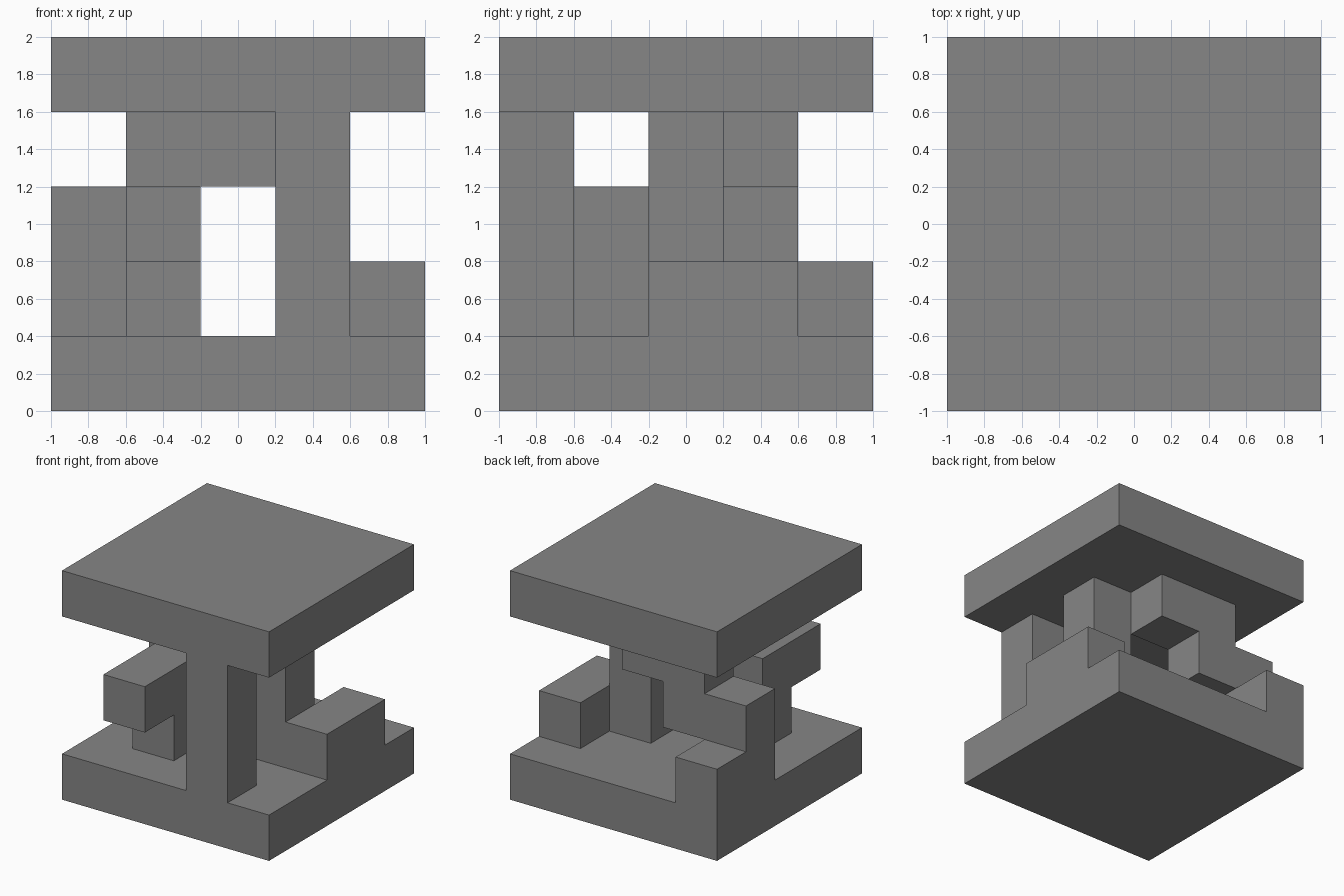
import bpy
import bmesh
from mathutils import Vector

CELL = 0.4   # edge of one cube
N = 5        # cubes along each side

cube = bpy.data.objects.get("Cube")
if cube:
    bpy.data.objects.remove(cube, do_unlink=True)

grey = bpy.data.materials.new("stone_grey")
grey.use_nodes = True
colour = (0.24, 0.24, 0.24, 1)
grey.diffuse_color = colour
grey.node_tree.nodes["Principled BSDF"].inputs["Base Color"].default_value = colour


def box(low, size):
    """Cells filled by a box, counted from the right front bottom corner."""
    return {(low[0] + a, low[1] + b, low[2] + c)
            for a in range(size[0]) for b in range(size[1]) for c in range(size[2])}


parts = {
    "base_slab": box((0, 0, 0), (N, N, 1)),
    "top_slab": box((0, 0, 4), (N, N, 1)),
    "front_column": box((3, 0, 1), (1, 1, 3)),
    "centre_column": box((3, 2, 1), (1, 1, 3)),
    "side_step": box((4, 2, 1), (1, 2, 1)),
    "front_bracket": box((1, 1, 1), (1, 1, 1)) | box((1, 0, 2), (1, 2, 1)),
    "corner_step": box((0, 3, 1), (1, 2, 1)),
    "back_arm": box((0, 3, 2), (2, 1, 1)) | box((1, 3, 3), (2, 1, 1)),
}
solid = set().union(*parts.values())


def corner(cell, axis, side, u, v):
    """Corner of a cell wall in model space."""
    p = list(cell)
    p[axis] += side
    p[(axis + 1) % 3] += u
    p[(axis + 2) % 3] += v
    return Vector((p[0] - N / 2, p[1] - N / 2, p[2])) * CELL


def build(name, cells):
    """Shell of a part, leaving out walls where it meets other cells."""
    bm = bmesh.new()
    for cell in sorted(cells):
        for axis in range(3):
            for side in (0, 1):
                neighbour = list(cell)
                neighbour[axis] += 2 * side - 1
                if tuple(neighbour) in solid:
                    continue
                loop = [(0, 0), (1, 0), (1, 1), (0, 1)]
                if side == 0:
                    loop.reverse()
                bm.faces.new([bm.verts.new(corner(cell, axis, side, u, v)) for u, v in loop])
    bmesh.ops.remove_doubles(bm, verts=bm.verts, dist=0.001)
    mesh = bpy.data.meshes.new(name)
    bm.to_mesh(mesh)
    bm.free()
    mesh.materials.append(grey)
    bpy.context.collection.objects.link(bpy.data.objects.new(name, mesh))


for name, cells in parts.items():
    build(name, cells)
